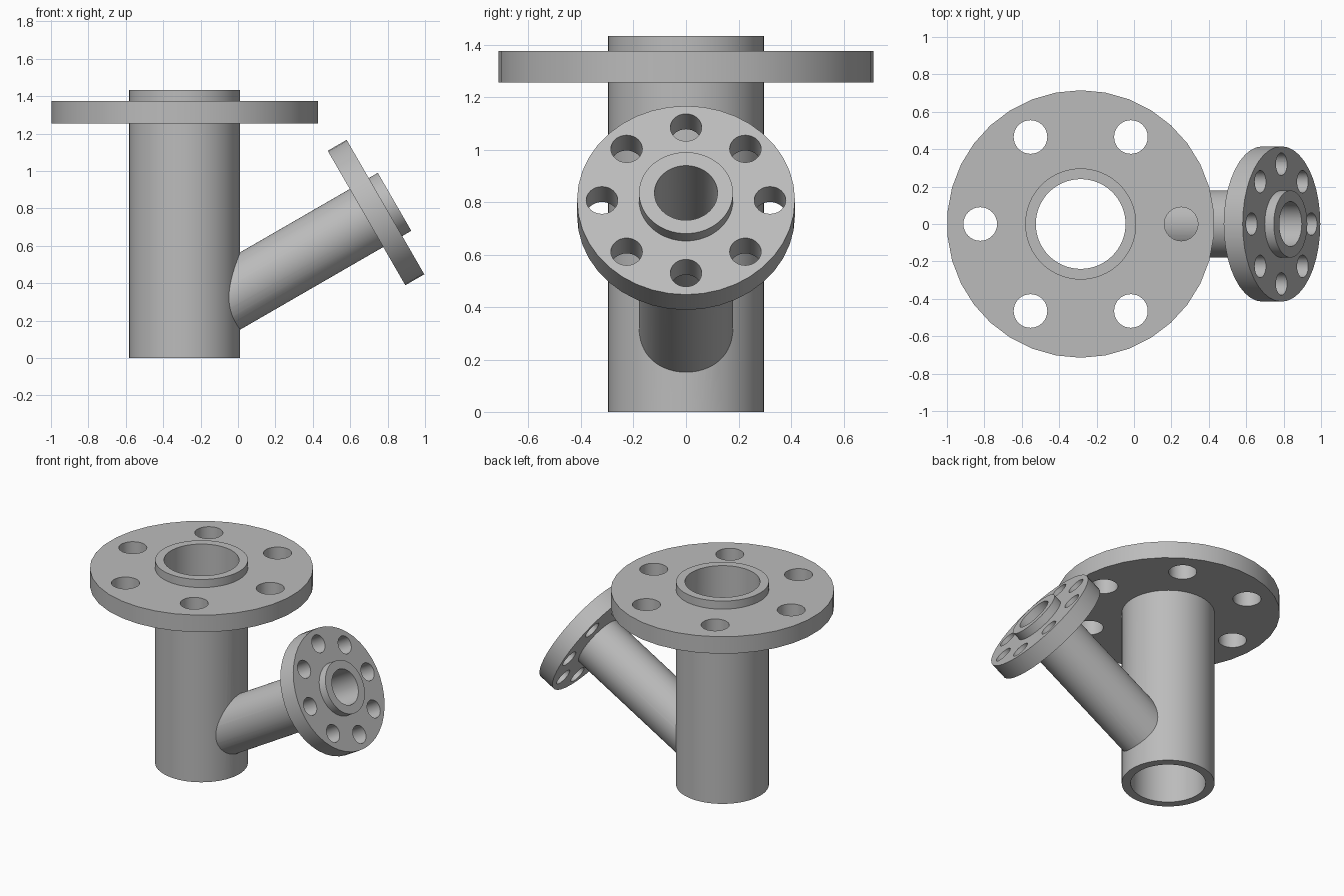
import bpy, bmesh
from math import radians, cos, sin, pi
from mathutils import Matrix, Vector

cube = bpy.data.objects.get("Cube")
if cube:
    bpy.data.objects.remove(cube, do_unlink=True)

steel = bpy.data.materials.new("grey_steel")
steel.use_nodes = True
GREY = (0.5, 0.5, 0.5, 1)
steel.diffuse_color = GREY
steel.node_tree.nodes["Principled BSDF"].inputs["Base Color"].default_value = GREY

# Local frames: z runs along each pipe's axis
MAIN = Matrix.Translation((-0.285, 0, 0))
TIP = Vector((0.837, 0, 0.835))
BRANCH = Matrix.Translation(TIP) @ Matrix.Rotation(radians(60), 4, 'Y')


def cylinders(name, frame, radius, z0, z1, sides, centres=((0, 0),)):
    """One object holding a closed cylinder at each centre."""
    bm = bmesh.new()
    for x, y in centres:
        place = frame @ Matrix.Translation((x, y, (z0 + z1) / 2))
        bmesh.ops.create_cone(bm, cap_ends=True, segments=sides, radius1=radius,
                              radius2=radius, depth=z1 - z0, matrix=place)
    mesh = bpy.data.meshes.new(name)
    bm.to_mesh(mesh)
    bm.free()
    obj = bpy.data.objects.new(name, mesh)
    mesh.materials.append(steel)
    bpy.context.collection.objects.link(obj)
    return obj


def activate(obj):
    bpy.ops.object.select_all(action='DESELECT')
    obj.select_set(True)
    bpy.context.view_layer.objects.active = obj


def cut(obj, cutter):
    """Subtract the cutter and discard it."""
    cutter.hide_render = True
    mod = obj.modifiers.new("cut", 'BOOLEAN')
    mod.operation = 'DIFFERENCE'
    mod.solver = 'EXACT'
    mod.object = cutter
    activate(obj)
    bpy.ops.object.modifier_apply(modifier=mod.name)
    bpy.data.objects.remove(cutter, do_unlink=True)


def pipe(name, frame, outer, inner, z0, z1):
    obj = cylinders(name, frame, outer, z0, z1, 64)
    cut(obj, cylinders("bore", frame, inner, z0 - 0.1, z1 + 0.1, 64))
    return obj


def flange(name, frame, radius, bore, z0, z1, sides, bolts, bolt_circle, bolt_radius):
    obj = cylinders(name, frame, radius, z0, z1, sides)
    ring = [(bolt_circle * cos(2 * pi * i / bolts), bolt_circle * sin(2 * pi * i / bolts))
            for i in range(bolts)]
    cut(obj, cylinders("bore", frame, bore, z0 - 0.1, z1 + 0.1, 64))
    cut(obj, cylinders("bolt_holes", frame, bolt_radius, z0 - 0.1, z1 + 0.1, 32, ring))
    return obj


# Upright pipe, opened where the branch joins
main_pipe = pipe("main_pipe", MAIN, 0.297, 0.24, 0, 1.432)
cut(main_pipe, cylinders("branch_opening", BRANCH, 0.12, -1.29, -0.5, 64))

# Slanted branch, trimmed to the wall of the upright pipe
branch_pipe = pipe("branch_pipe", BRANCH, 0.179, 0.12, -1.25, 0)
cut(branch_pipe, cylinders("wall_trim", MAIN, 0.27, -0.3, 1.2, 64))

# Bolted flanges
main_flange = flange("main_flange", MAIN, 0.715, 0.27, 1.255, 1.375, 34, 6, 0.537, 0.09)
branch_flange = flange("branch_flange", BRANCH, 0.415, 0.15, -0.173, -0.056, 40,
                       8, 0.32, 0.06)

for part in (main_pipe, branch_pipe, main_flange, branch_flange):
    activate(part)
    bpy.ops.object.shade_smooth_by_angle(angle=radians(30))
